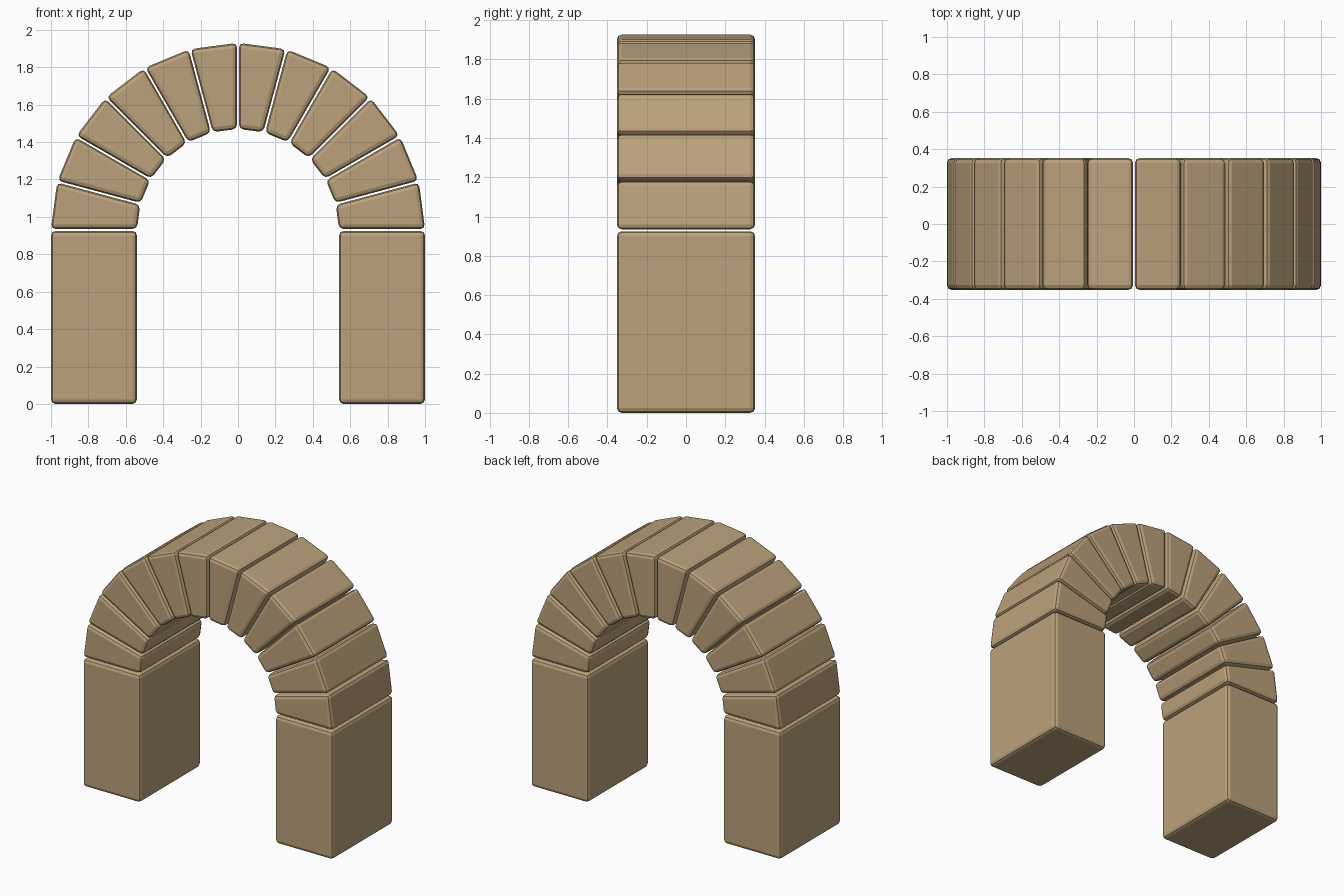
import bpy, bmesh, math
from mathutils import Vector

if "Cube" in bpy.data.objects:
    bpy.data.objects.remove(bpy.data.objects["Cube"])

SPRING, R_IN, R_OUT = 0.93, 0.54, 1.0   # springing height, arch radii
HALF_DEPTH, GAP, COUNT = 0.352, 0.005, 12

stone = bpy.data.materials.new("sandstone")
stone.diffuse_color = (0.50, 0.36, 0.20, 1)
stone.use_nodes = True
stone.node_tree.nodes["Principled BSDF"].inputs["Base Color"].default_value = stone.diffuse_color


def block(name, profile):
    """Extrude an x-z profile through the depth and soften its edges."""
    bm = bmesh.new()
    face = bm.faces.new([bm.verts.new((x, -HALF_DEPTH, z)) for x, z in profile])
    out = bmesh.ops.extrude_face_region(bm, geom=[face])
    moved = [v for v in out["geom"] if isinstance(v, bmesh.types.BMVert)]
    bmesh.ops.translate(bm, verts=moved, vec=(0, 2 * HALF_DEPTH, 0))
    bmesh.ops.recalc_face_normals(bm, faces=bm.faces[:])
    bmesh.ops.bevel(bm, geom=bm.edges[:], offset=0.025, segments=2,
                    profile=0.5, affect='EDGES', clamp_overlap=True)
    mesh = bpy.data.meshes.new(name)
    bm.to_mesh(mesh)
    bm.free()
    mesh.materials.append(stone)
    bpy.context.collection.objects.link(bpy.data.objects.new(name, mesh))


# Piers
for side, s in (("left", -1), ("right", 1)):
    block(f"{side}_pier", [(s * R_IN, 0), (s * R_OUT, 0),
                           (s * R_OUT, SPRING - GAP), (s * R_IN, SPRING - GAP)])


# Wedge stones of the arch, with narrow parallel joints
def joint_point(angle, radius, side):
    ray = Vector((math.cos(angle), math.sin(angle)))
    across = Vector((-ray.y, ray.x))
    p = ray * radius + across * GAP * side
    return p.x, p.y + SPRING


step = math.pi / COUNT
for i in range(COUNT):
    a, b = i * step, (i + 1) * step
    block(f"arch_stone_{i + 1}", [joint_point(a, R_IN, 1), joint_point(a, R_OUT, 1),
                                  joint_point(b, R_OUT, -1), joint_point(b, R_IN, -1)])
